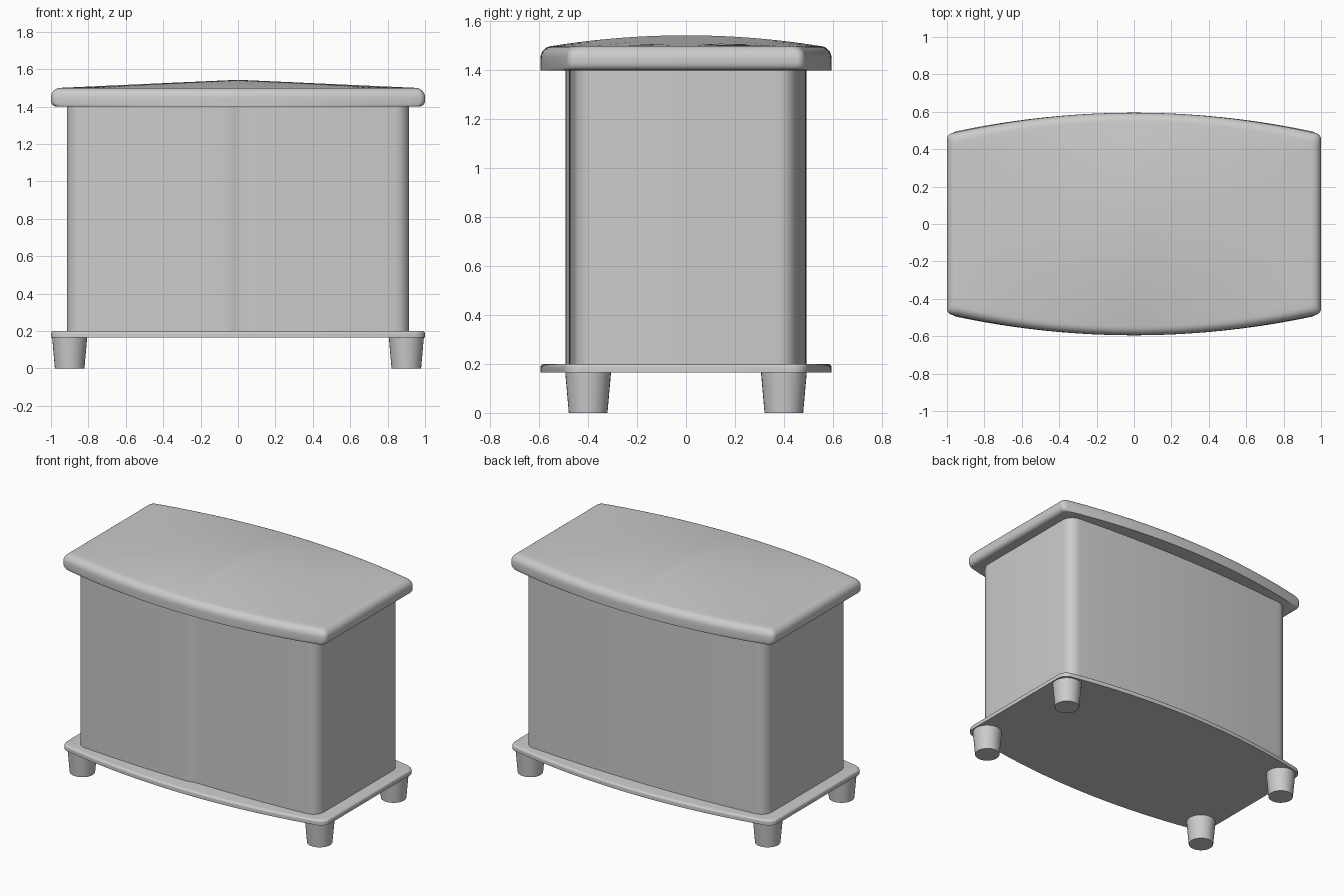
import bpy
import bmesh
import math

if "Cube" in bpy.data.objects:
    bpy.data.objects.remove(bpy.data.objects["Cube"])

grey = bpy.data.materials.new("plain_grey")
grey.use_nodes = True
colour = (0.6, 0.6, 0.6, 1)
grey.diffuse_color = colour
grey.node_tree.nodes["Principled BSDF"].inputs["Base Color"].default_value = colour


def bowed_outline(width, depth, bow, radius, steps=20):
    """Closed outline with bowed front and back and rounded corners."""
    def curve(x):
        return depth - bow * (x / width) ** 2
    slope = math.atan(2 * bow / width)
    start = math.pi / 2 - slope
    cx = width - radius
    xe = cx + radius * math.cos(start)
    cy = curve(xe) - radius * math.sin(start)
    quarter = [(xe * i / steps, curve(xe * i / steps)) for i in range(steps + 1)]
    for i in range(1, 9):
        a = start * (1 - i / 8)
        quarter.append((cx + radius * math.cos(a), cy + radius * math.sin(a)))
    quarter.append((width, 0))
    right = quarter + [(x, -y) for x, y in reversed(quarter[:-1])]
    return right + [(-x, y) for x, y in reversed(right[1:-1])]


def finish(name, bm):
    bmesh.ops.recalc_face_normals(bm, faces=bm.faces)
    mesh = bpy.data.meshes.new(name)
    bm.to_mesh(mesh)
    bm.free()
    mesh.materials.append(grey)
    obj = bpy.data.objects.new(name, mesh)
    bpy.context.collection.objects.link(obj)
    bpy.ops.object.select_all(action="DESELECT")
    obj.select_set(True)
    bpy.context.view_layer.objects.active = obj
    bpy.ops.object.shade_smooth_by_angle(angle=math.radians(40))
    return obj


def loft(name, rings):
    """Skin a stack of matching rings and cap both ends."""
    bm = bmesh.new()
    loops = [[bm.verts.new(p) for p in ring] for ring in rings]
    n = len(loops[0])
    for low, high in zip(loops, loops[1:]):
        for i in range(n):
            j = (i + 1) % n
            bm.faces.new((low[i], low[j], high[j], high[i]))
    bm.faces.new(loops[0])
    bm.faces.new(loops[-1])
    return finish(name, bm)


def inset_ring(outline, dx, dy, z):
    w = max(p[0] for p in outline)
    d = max(p[1] for p in outline)
    return [(x * (1 - dx / w), y * (1 - dy / d), z) for x, y in outline]


def rounded_edge(outline, z, radius, steps=6):
    rings = []
    for i in range(steps + 1):
        a = math.pi / 2 * i / steps
        inset = radius * (1 - math.cos(a))
        rings.append(inset_ring(outline, inset, inset, z + radius * math.sin(a)))
    return rings


# Plinth with softened top edge
base = bowed_outline(1, 0.595, 0.11, 0.07)
loft("plinth", [inset_ring(base, 0, 0, 0.165)] + rounded_edge(base, 0.185, 0.015))


# Cabinet body; one door stands slightly proud at the centre of the front
def door_step(x, y):
    if y > 0 or x > 0.8:
        return y
    t = min(max((x + 0.05) / 0.06, 0), 1)
    fade = 1 - max(x, 0) / 0.8
    return y + 0.014 * t * t * (3 - 2 * t) * fade


body = [(x, door_step(x, y)) for x, y in bowed_outline(0.915, 0.492, 0.045, 0.08, 40)]
loft("cabinet_body", [[(x, y, z) for x, y in body] for z in (0.2, 1.41)])

# Lid with rounded rim and a shallow crown
lid = bowed_outline(1, 0.595, 0.115, 0.035)
rings = []
for i in range(5):
    a = math.pi / 2 * i / 4
    rings.append(inset_ring(lid, 0.03 * (1 - math.sin(a)), 0, 1.40 + 0.03 * (1 - math.cos(a))))
rim = rounded_edge(lid, 1.45, 0.05)
rings += rim
edge = rim[-1]
edge_x = max(p[0] for p in edge)
for k in range(1, 15):
    t = 1 - k / 14.2
    ring = []
    for x, y, z in edge:
        px, py = x * t, y * t
        limit = 0.545 - 0.105 * (px / edge_x) ** 2
        rise = (1 - abs(px) / edge_x) * max(0, 1 - (py / limit) ** 2)
        ring.append((px, py, z + 0.043 * rise))
    rings.append(ring)
loft("lid", rings)

# Four tapered feet
for side, sx in (("left", 1), ("right", -1)):
    for end, sy in (("front", -1), ("back", 1)):
        bm = bmesh.new()
        bmesh.ops.create_cone(bm, cap_ends=True, segments=32, radius1=0.079,
                              radius2=0.094, depth=0.17)
        bmesh.ops.translate(bm, verts=bm.verts, vec=(sx * 0.9, sy * 0.4, 0.085))
        finish(f"{end}_{side}_foot", bm)
